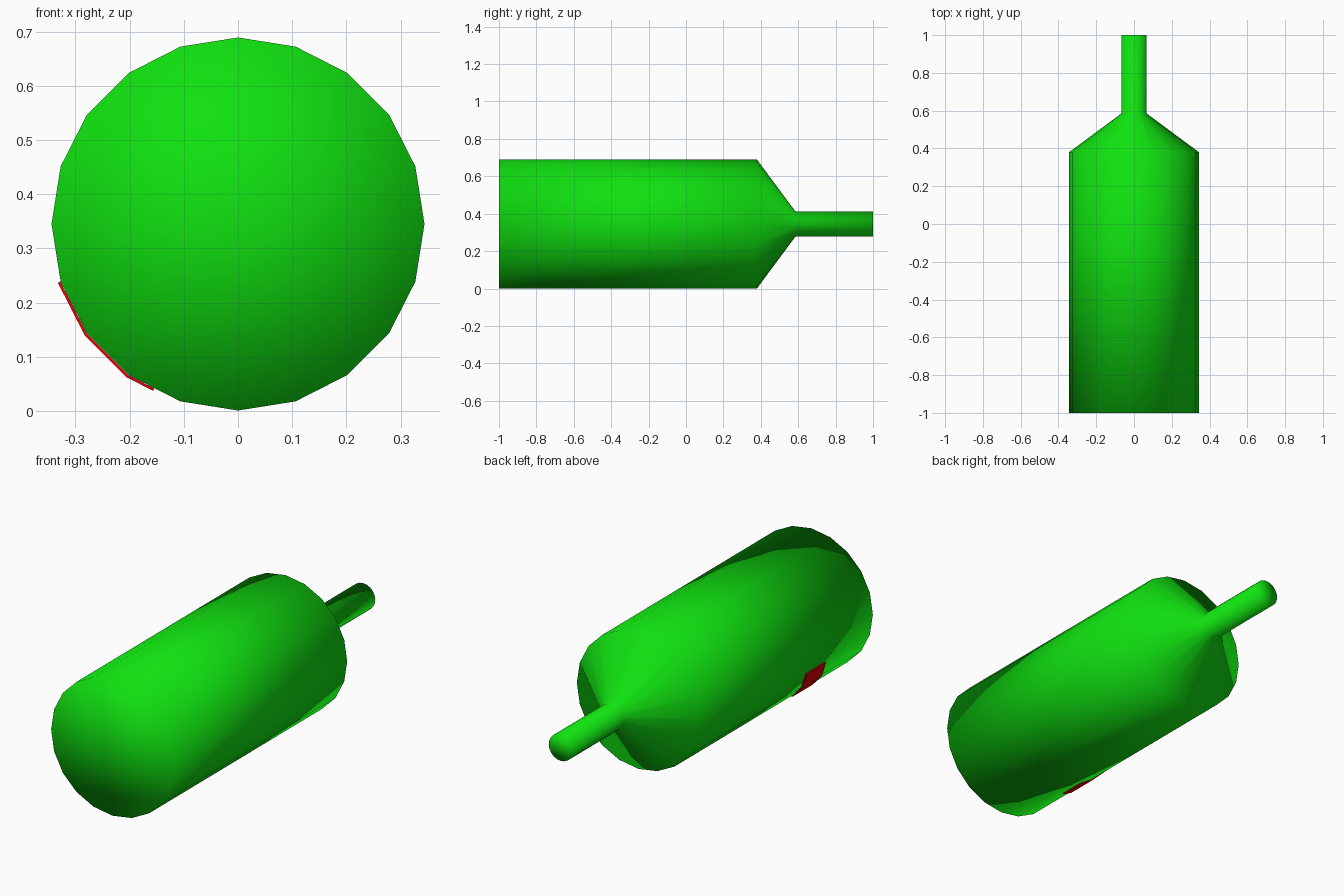
import bpy, bmesh, math

if "Cube" in bpy.data.objects:
    bpy.data.objects.remove(bpy.data.objects["Cube"])

SIDES, R, CZ = 20, 0.344, 0.345


def material(name, rgb):
    m = bpy.data.materials.new(name)
    m.diffuse_color = (*rgb, 1)
    m.use_nodes = True
    m.node_tree.nodes["Principled BSDF"].inputs["Base Color"].default_value = m.diffuse_color
    return m


def finish(name, bm, mat):
    bmesh.ops.recalc_face_normals(bm, faces=bm.faces)
    me = bpy.data.meshes.new(name)
    bm.to_mesh(me)
    bm.free()
    me.materials.append(mat)
    ob = bpy.data.objects.new(name, me)
    bpy.context.collection.objects.link(ob)
    return ob


def point(radius, y, deg):
    # angle measured from straight down towards -x
    a = math.radians(deg)
    return (-radius * math.sin(a), y, CZ - radius * math.cos(a))


green = material("bottle green", (0.005, 0.75, 0.005))
red = material("label red", (0.75, 0.0, 0.0))

# bottle body: 20-sided profile along y, fan caps, smooth shaded throughout
bm = bmesh.new()
profile = [(R, -1), (R, 0.38), (0.067, 0.585), (0.067, 1)]
rings = [[bm.verts.new(point(r, y, i * 360 / SIDES)) for i in range(SIDES)]
         for r, y in profile]
for a, b in zip(rings, rings[1:]):
    for i in range(SIDES):
        j = (i + 1) % SIDES
        bm.faces.new((a[i], a[j], b[j], b[i]))
for ring, y in ((rings[0], -1), (rings[-1], 1)):
    c = bm.verts.new((0, y, CZ))
    for i in range(SIDES):
        bm.faces.new((c, ring[i], ring[(i + 1) % SIDES]))
for f in bm.faces:
    f.smooth = True
finish("bottle", bm, green)

# small slanted red patch hugging the lower left side
bm = bmesh.new()
rows = []
for deg, y0, y1 in ((27, -0.59, -0.72), (36, -0.56, -0.72),
                    (54, -0.52, -0.68), (72, -0.49, -0.64)):
    r = R + 0.003
    if deg % 18:  # stay on the flat between two corners
        r *= math.cos(math.radians(9))
    rows.append([bm.verts.new(point(r, y, deg)) for y in (y0, y1)])
for a, b in zip(rows, rows[1:]):
    bm.faces.new((a[0], a[1], b[1], b[0]))
patch = finish("red_patch", bm, red)
solid = patch.modifiers.new("thickness", 'SOLIDIFY')
solid.thickness = 0.005
solid.offset = 0
